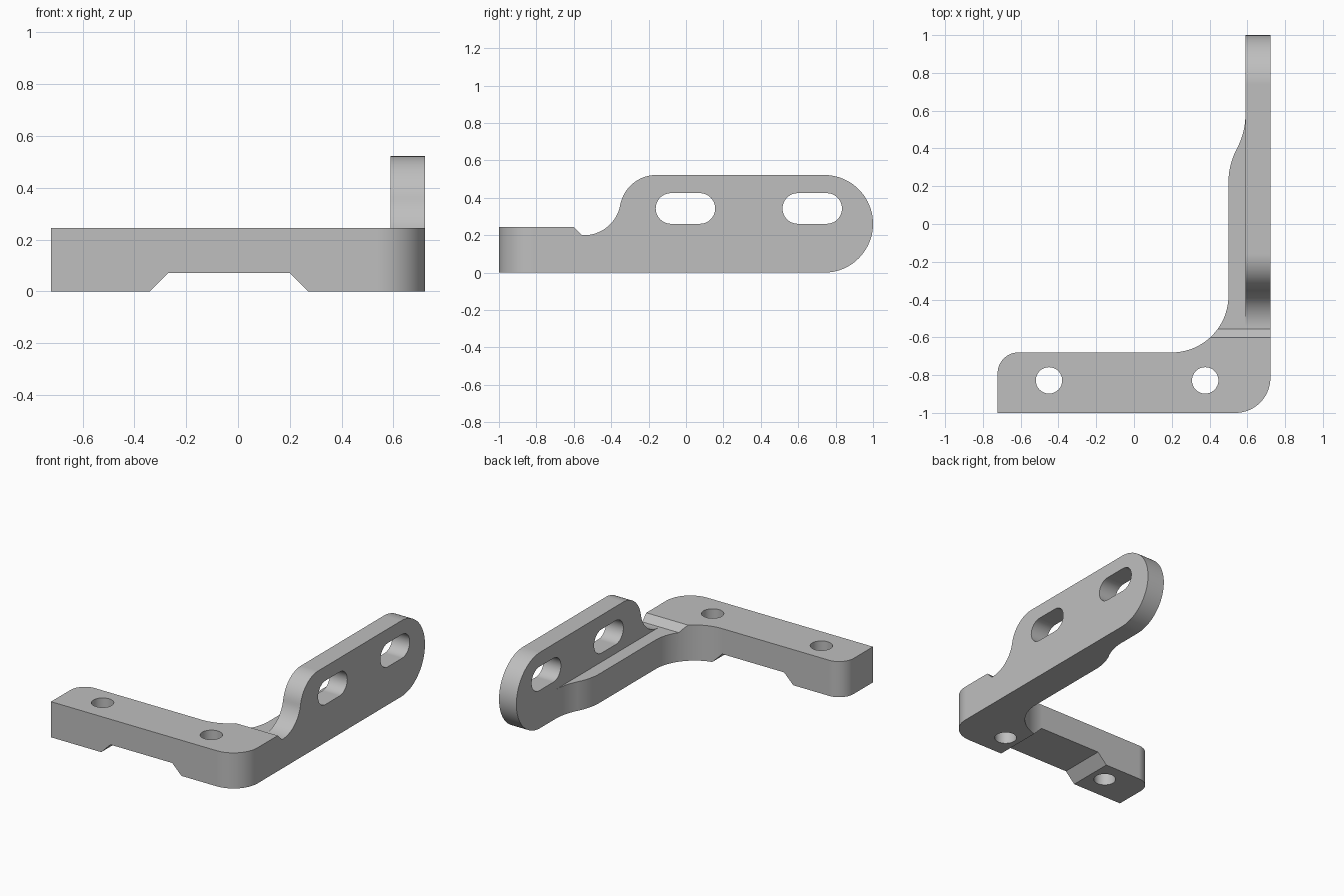
import bpy, bmesh, math
from mathutils import Vector

cube = bpy.data.objects.get("Cube")
if cube:
    bpy.data.objects.remove(cube, do_unlink=True)

HALF_W, HEIGHT, PLATE_X = 0.722, 0.522, 0.59

grey = bpy.data.materials.new("plain grey")
grey.use_nodes = True
colour = (0.52, 0.52, 0.52, 1)
grey.diffuse_color = colour
grey.node_tree.nodes["Principled BSDF"].inputs["Base Color"].default_value = colour


def arc(cx, cy, r, start, end, steps=20):
    """Points along an arc, angles in degrees."""
    angles = [math.radians(start + (end - start) * i / steps) for i in range(steps + 1)]
    return [(cx + r * math.cos(a), cy + r * math.sin(a)) for a in angles]


def prism(name, outline, axis, low, high):
    """Extrude a closed 2D outline along one axis."""
    place = {"x": lambda a, b: (low, a, b),
             "y": lambda a, b: (a, low, b),
             "z": lambda a, b: (a, b, low)}[axis]
    bm = bmesh.new()
    face = bm.faces.new([bm.verts.new(place(a, b)) for a, b in outline])
    shift = Vector([high - low if axis == k else 0 for k in "xyz"])
    new = bmesh.ops.extrude_face_region(bm, geom=[face])["geom"]
    bmesh.ops.translate(bm, vec=shift, verts=[v for v in new if isinstance(v, bmesh.types.BMVert)])
    bmesh.ops.recalc_face_normals(bm, faces=bm.faces)
    mesh = bpy.data.meshes.new(name)
    bm.to_mesh(mesh)
    bm.free()
    mesh.materials.append(grey)
    obj = bpy.data.objects.new(name, mesh)
    bpy.context.collection.objects.link(obj)
    return obj


def carve(target, cutter, operation="DIFFERENCE"):
    """Apply a boolean and discard the cutter."""
    mod = target.modifiers.new("carve", "BOOLEAN")
    mod.object, mod.operation, mod.solver = cutter, operation, "EXACT"
    bpy.context.view_layer.objects.active = target
    bpy.ops.object.modifier_apply(modifier=mod.name)
    bpy.data.objects.remove(cutter, do_unlink=True)


# L-shaped plan: front arm, inner fillet, ledge blending into the side plate
plan = [(-HALF_W, -1)]
plan += arc(0.537, -0.815, 0.185, -90, 0)
plan += [(HALF_W, 1.1), (PLATE_X, 1.1)]
plan += arc(0.2075, 0.58, 0.3825, 0, -28.07)
plan += arc(0.8825, 0.22, 0.3825, 151.93, 180)[1:]
plan += arc(0.2, -0.38, 0.3, 0, -90)
plan += arc(-0.612, -0.79, 0.11, 90, 180)
bracket = prism("angle_bracket", plan, "z", 0, 0.7)

# Side outline: low front arm, notch, S-shaped rise, rounded rear end
side = [(-1.1, 0), (-1.1, 0.245), (-0.6, 0.245), (-0.555, 0.2)]
side += arc(-0.545, 0.396, 0.196, -90, -10.3)
side += arc(-0.159, 0.326, 0.196, 169.7, 90)[1:]
side += arc(1 - HEIGHT / 2, HEIGHT / 2, HEIGHT / 2, 90, -90, 40)
carve(bracket, prism("side_outline", side, "x", -1, 1), "INTERSECT")

# Clear the space above the ledge
ledge = [(-0.545, 0.2), (0.58, 0.2), (0.58, 0.8), (-0.545, 0.8)]
carve(bracket, prism("ledge_cutter", ledge, "x", 0.1, PLATE_X))

# Relief with sloped ends under the front arm
relief = [(-0.41, -0.07), (-0.27, 0.07), (0.2, 0.07), (0.34, -0.07)]
carve(bracket, prism("relief_cutter", relief, "y", -1.2, -0.4))

# Round bolt holes in the front arm
for x in (-0.45, 0.377):
    carve(bracket, prism("bolt_hole_cutter", arc(x, -0.828, 0.07, 0, 348.75, 31), "z", -0.2, 0.5))

# Long slots in the side plate
for y in (-0.003, 0.675):
    slot = arc(y + 0.077, 0.343, 0.082, -90, 90) + arc(y - 0.077, 0.343, 0.082, 90, 270)
    carve(bracket, prism("slot_cutter", slot, "x", 0.4, 0.9))

# Smooth curves, crisp edges
bpy.ops.object.select_all(action="DESELECT")
bracket.select_set(True)
bpy.context.view_layer.objects.active = bracket
bpy.ops.object.shade_smooth_by_angle(angle=math.radians(30))
normals = bracket.modifiers.new("even_shading", "WEIGHTED_NORMAL")
normals.keep_sharp = True
